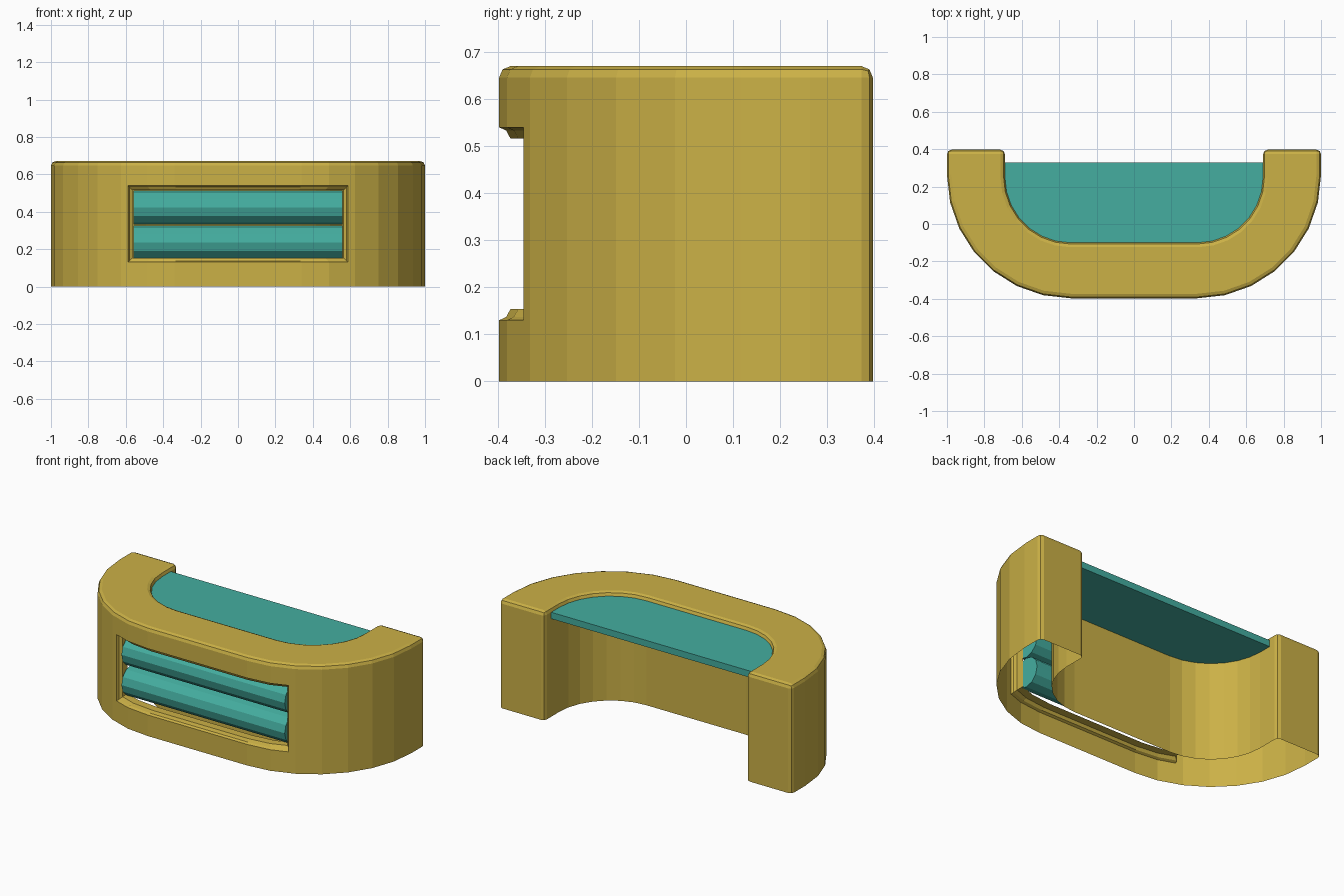
import bpy, bmesh, math
from mathutils import Vector

cube = bpy.data.objects.get("Cube")
if cube:
    bpy.data.objects.remove(cube, do_unlink=True)


def material(name, rgb):
    m = bpy.data.materials.new(name)
    m.use_nodes = True
    color = (*rgb, 1)
    m.diffuse_color = color
    m.node_tree.nodes["Principled BSDF"].inputs["Base Color"].default_value = color
    return m


YELLOW = material("mustard yellow", (0.60, 0.44, 0.062))
TEAL = material("teal", (0.058, 0.42, 0.35))

HEIGHT, BACK, CORNER_X, STEPS = 0.67, 0.397, 0.34, 7


def finish(bm, name, mat):
    bmesh.ops.remove_doubles(bm, verts=bm.verts, dist=1e-5)
    mesh = bpy.data.meshes.new(name)
    bm.to_mesh(mesh)
    bm.free()
    mesh.materials.append(mat)
    ob = bpy.data.objects.new(name, mesh)
    bpy.context.collection.objects.link(ob)
    return ob


def u_curve(radius, front, back):
    """Points along a U from the +x back end, round the front, to the -x back end."""
    half = [(CORNER_X + radius, back)]
    for i in range(STEPS + 1):
        a = math.pi / 2 * i / STEPS
        half.append((CORNER_X + radius * math.cos(a),
                     front + radius - radius * math.sin(a)))
    return half + [(-x, y) for x, y in reversed(half)]


def prism(points, z0, z1):
    bm = bmesh.new()
    base = bm.faces.new([bm.verts.new((x, y, z0)) for x, y in points])
    top = bmesh.ops.extrude_face_region(bm, geom=[base])["geom"]
    bmesh.ops.translate(bm, vec=(0, 0, z1 - z0),
                        verts=[v for v in top if isinstance(v, bmesh.types.BMVert)])
    bmesh.ops.recalc_face_normals(bm, faces=bm.faces)
    return bm


# Curved body: U-shaped shell with rounded top and arm corners, open underneath
outer = u_curve(0.66, -0.397, BACK)
inner = u_curve(0.35, -0.10, BACK)
bm = prism(outer + inner[::-1], 0, HEIGHT)


def rounded(e):
    a, b = (v.co for v in e.verts)
    on_top = min(a.z, b.z) > HEIGHT - 0.01
    arm_corner = min(a.y, b.y) > BACK - 0.01 and abs(a.z - b.z) > 0.1
    return on_top or arm_corner


bmesh.ops.bevel(bm, geom=[e for e in bm.edges if rounded(e)], offset=0.024,
                segments=2, profile=0.5, affect='EDGES')
bmesh.ops.delete(bm, geom=[f for f in bm.faces if f.normal.z < -0.9], context='FACES')

# Front window: slice the outer wall, remove the middle, roll the rim inward
WIN_X, WIN_LOW, WIN_HIGH = 0.588, 0.13, 0.54


def outer_wall(f):
    c = f.calc_center_median()
    return c.y < -0.2 and f.normal.y < -0.3 and abs(f.normal.z) < 0.1


for co, no in (((WIN_X, 0, 0), (1, 0, 0)), ((-WIN_X, 0, 0), (1, 0, 0)),
               ((0, 0, WIN_LOW), (0, 0, 1)), ((0, 0, WIN_HIGH), (0, 0, 1))):
    bm.normal_update()
    faces = [f for f in bm.faces if outer_wall(f)]
    geom = set(faces)
    for f in faces:
        geom.update(f.edges)
        geom.update(f.verts)
    bmesh.ops.bisect_plane(bm, geom=list(geom), plane_co=co, plane_no=no)

bm.normal_update()
hole = []
for f in bm.faces:
    c = f.calc_center_median()
    if outer_wall(f) and abs(c.x) < WIN_X and WIN_LOW < c.z < WIN_HIGH:
        hole.append(f)
bmesh.ops.delete(bm, geom=hole, context='FACES')

rim = [e for e in bm.edges if e.is_boundary and min(v.co.z for v in e.verts) > 0.1]
for inset, depth in ((0.007, 0.015), (0.017, 0.009), (0, 0.05)):
    mid = (WIN_LOW + WIN_HIGH) / 2
    new = bmesh.ops.extrude_edge_only(bm, edges=rim)["geom"]
    rim = [g for g in new if isinstance(g, bmesh.types.BMEdge)]
    verts = [g for g in new if isinstance(g, bmesh.types.BMVert)]
    xmax = max(abs(v.co.x) for v in verts)
    for v in verts:
        v.co.x *= (xmax - inset) / xmax
        v.co.z -= math.copysign(inset, v.co.z - mid)
        v.co.y += depth
bmesh.ops.recalc_face_normals(bm, faces=bm.faces)
finish(bm, "curved_body", YELLOW)

# Flat shelf filling the inside of the U
finish(prism(u_curve(0.35, -0.10, 0.33), 0.605, 0.645), "shelf_top", TEAL)

# Two horizontal rollers behind the window
for name, z in (("lower_roller", 0.235), ("upper_roller", 0.422)):
    bm = bmesh.new()
    bmesh.ops.create_cone(bm, cap_ends=True, segments=12, radius1=0.091,
                          radius2=0.091, depth=1.115)
    for v in bm.verts:
        x, y, w = v.co
        v.co = Vector((w, -0.25 + x, z + y))
    bmesh.ops.recalc_face_normals(bm, faces=bm.faces)
    finish(bm, name, TEAL)
